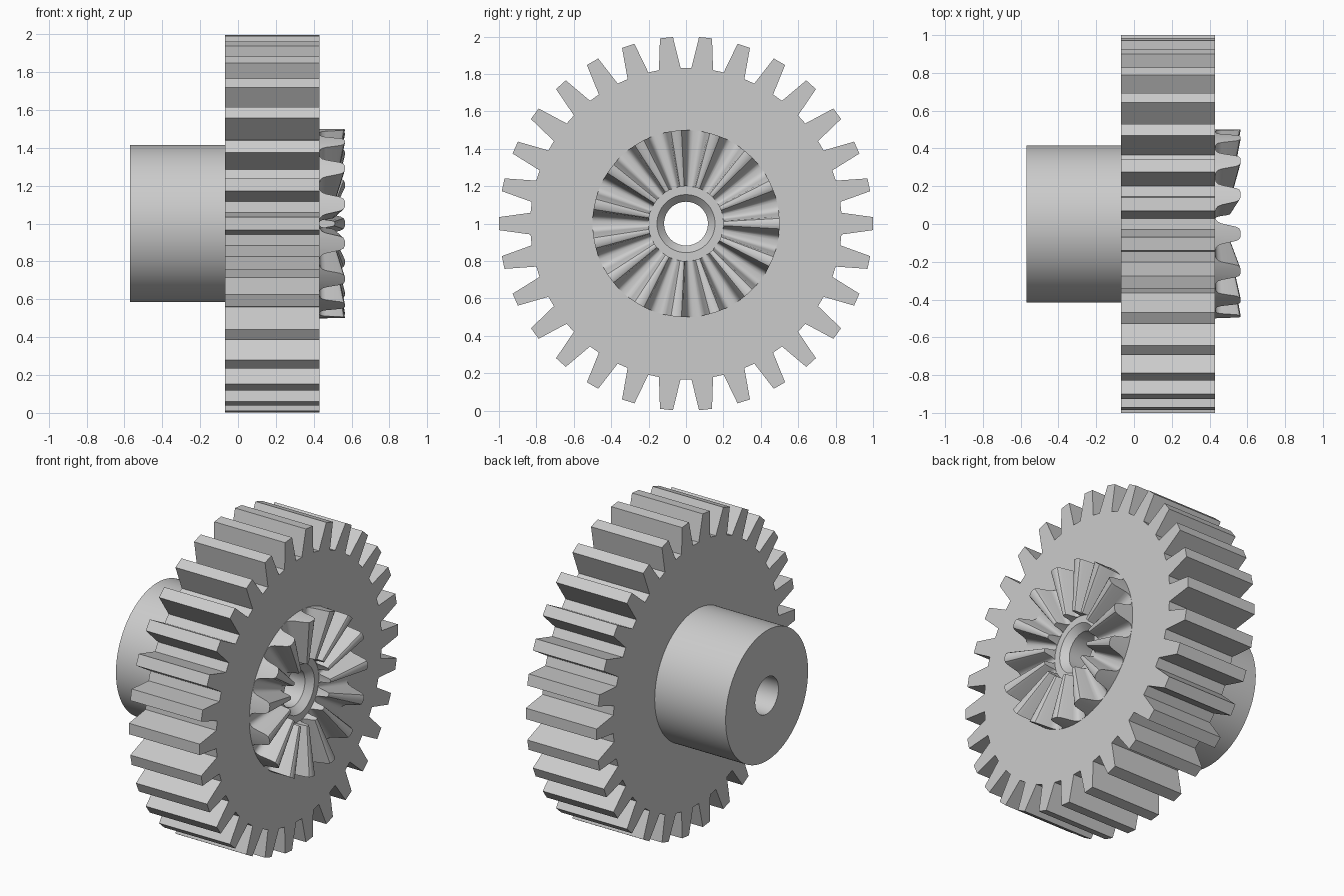
import bpy, bmesh
from math import sin, cos, pi, radians

cube = bpy.data.objects.get("Cube")
if cube:
    bpy.data.objects.remove(cube, do_unlink=True)

steel = bpy.data.materials.new("plain_grey")
steel.use_nodes = True
GREY = (0.6, 0.6, 0.6, 1)
steel.diffuse_color = GREY
steel.node_tree.nodes["Principled BSDF"].inputs["Base Color"].default_value = GREY

BACK, HUB_BACK, FACE, TIP = -0.07, -0.57, 0.43, 0.565
BORE = 0.117


def point(x, r, a):
    """Point at angle a around the shaft, which runs along x."""
    return (x, r * cos(a), 1 + r * sin(a))


def loft(name, rings, smooth_angle=None):
    """Close a stack of equal rings into a hollow ring-shaped solid."""
    bm = bmesh.new()
    loops = [[bm.verts.new(p) for p in ring] for ring in rings]
    n = len(loops[0])
    for k, a in enumerate(loops):
        b = loops[(k + 1) % len(loops)]
        for i in range(n):
            j = (i + 1) % n
            bm.faces.new((a[i], a[j], b[j], b[i]))
    bmesh.ops.recalc_face_normals(bm, faces=bm.faces)
    mesh = bpy.data.meshes.new(name)
    bm.to_mesh(mesh)
    bm.free()
    mesh.materials.append(steel)
    obj = bpy.data.objects.new(name, mesh)
    bpy.context.collection.objects.link(obj)
    if smooth_angle:
        bpy.ops.object.select_all(action="DESELECT")
        obj.select_set(True)
        bpy.context.view_layer.objects.active = obj
        bpy.ops.object.shade_smooth_by_angle(angle=radians(smooth_angle))
    return obj


def circle(x, r, n=120):
    return [point(x, r, 2 * pi * i / n) for i in range(n)]


# Toothed wheel: straight tapered spur teeth around a bored disc
TEETH = 30
outline = []
for t in range(TEETH):
    for deg, r in ((-4, 0.833), (-2, 1.0), (2, 1.0), (4, 0.833)):
        outline.append((r, radians(t * 360 / TEETH + deg)))


def wheel_ring(x):
    return [point(x, r, a) for r, a in outline]


loft("gear_wheel", [
    circle(BACK, BORE), wheel_ring(BACK), wheel_ring(FACE),
    circle(FACE, 0.155), circle(FACE - 0.04, BORE)])

# Plain hub behind the wheel
loft("hub", [circle(HUB_BACK, BORE), circle(HUB_BACK, 0.415),
             circle(BACK, 0.415), circle(BACK, BORE)], 30)

# Face coupling: radial teeth with rounded roots and eased tips
CROWN = 15
half = [(1.5, 1.0), (3.2, 0.95), (4.3, 0.82), (6.3, 0.25), (7.3, 0.1),
        (8.8, 0.02), (10.5, 0.0)]
profile = [(-d, h) for d, h in reversed(half)] + half


def crown_ring(r, height):
    return [point(FACE + 0.001 + height * h, r, radians(t * 360 / CROWN + d))
            for t in range(CROWN) for d, h in profile]


depth = TIP - FACE - 0.001
loft("face_teeth", [crown_ring(0.5, depth), crown_ring(0.2, depth * 0.6),
                    [(FACE - 0.01, y, z) for _, y, z in crown_ring(0.2, 0)],
                    [(FACE - 0.01, y, z) for _, y, z in crown_ring(0.5, 0)]], 35)
